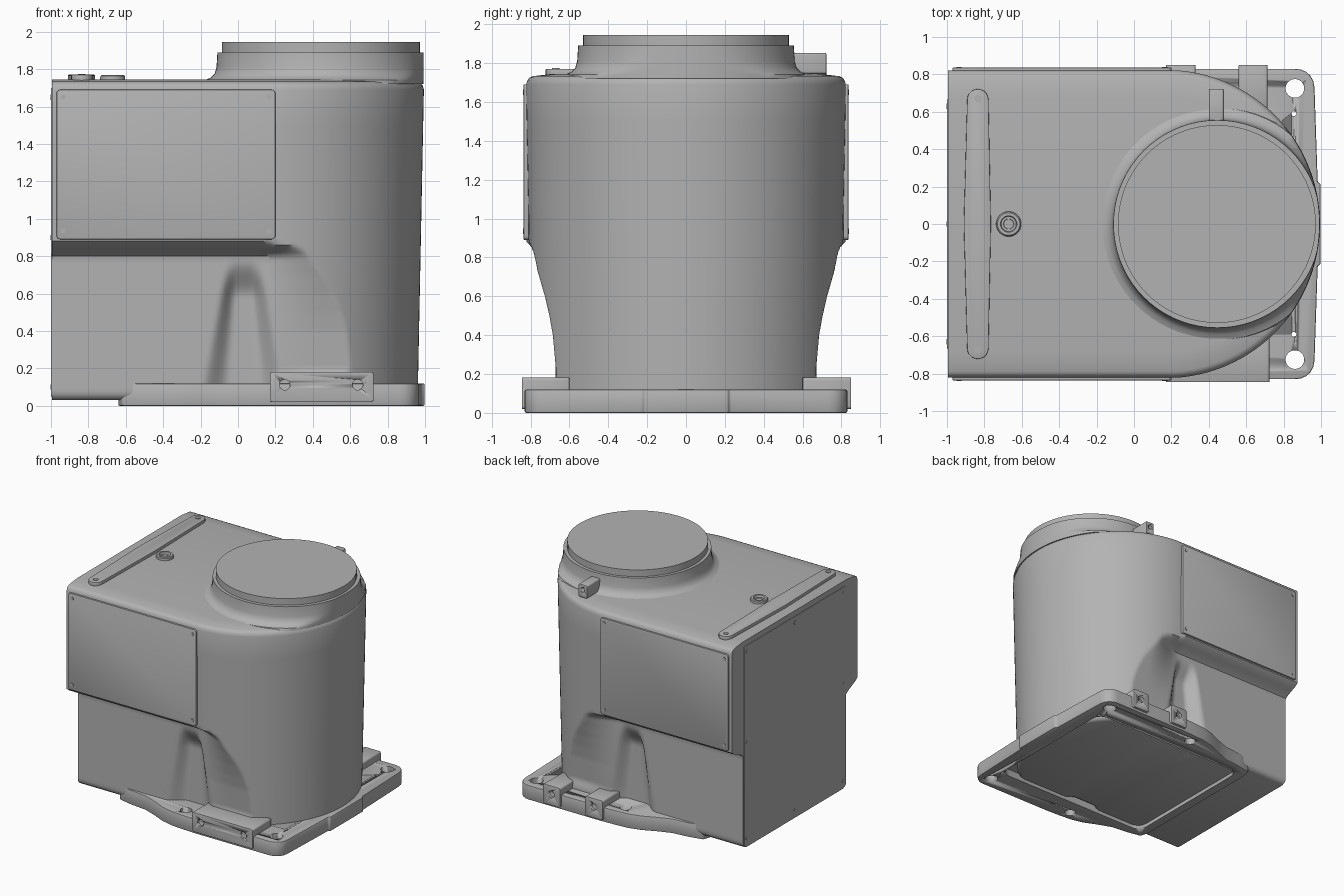
import bpy, bmesh, math
from mathutils import Vector

cube = bpy.data.objects.get("Cube")
if cube:
    bpy.data.objects.remove(cube, do_unlink=True)

grey = bpy.data.materials.new("casting grey")
grey.use_nodes = True
colour = (0.45, 0.45, 0.45, 1)
grey.diffuse_color = colour
grey.node_tree.nodes["Principled BSDF"].inputs["Base Color"].default_value = colour


def finish(name, bm, bevel=0, smooth=35):
    bmesh.ops.recalc_face_normals(bm, faces=bm.faces)
    mesh = bpy.data.meshes.new(name)
    bm.to_mesh(mesh)
    bm.free()
    ob = bpy.data.objects.new(name, mesh)
    bpy.context.collection.objects.link(ob)
    mesh.materials.append(grey)
    bpy.ops.object.select_all(action='DESELECT')
    ob.select_set(True)
    bpy.context.view_layer.objects.active = ob
    if bevel:
        m = ob.modifiers.new("edge", 'BEVEL')
        m.width, m.segments, m.limit_method = bevel, 2, 'ANGLE'
        bpy.ops.object.modifier_apply(modifier=m.name)
    bpy.ops.object.shade_smooth_by_angle(angle=math.radians(smooth))
    return ob


# axis maps: outline (u, v) and extrusion depth w to model space
AXES = {'x': lambda u, v, w: (w, u, v), 'y': lambda u, v, w: (u, w, v), 'z': lambda u, v, w: (u, v, w)}


def prism(name, outline, w0, w1, axis='z', bevel=0):
    bm = bmesh.new()
    put = AXES[axis]
    a = [bm.verts.new(put(u, v, w0)) for u, v in outline]
    b = [bm.verts.new(put(u, v, w1)) for u, v in outline]
    bm.faces.new(a)
    bm.faces.new(b)
    n = len(a)
    for i in range(n):
        bm.faces.new((a[i], a[(i + 1) % n], b[(i + 1) % n], b[i]))
    return finish(name, bm, bevel)


def circle(u, v, r, n=24):
    return [(u + r * math.cos(math.tau * i / n), v + r * math.sin(math.tau * i / n)) for i in range(n)]


def rounded(u0, u1, v0, v1, r, n=5):
    pts = []
    corners = ((u1 - r, v1 - r), (u0 + r, v1 - r), (u0 + r, v0 + r), (u1 - r, v0 + r))
    for k, (u, v) in enumerate(corners):
        for i in range(n + 1):
            a = math.pi / 2 * (k + i / n)
            pts.append((u + r * math.cos(a), v + r * math.sin(a)))
    return pts


def cut(ob, cutters):
    for c in cutters:
        m = ob.modifiers.new("cut", 'BOOLEAN')
        m.operation, m.solver, m.object = 'DIFFERENCE', 'EXACT', c
        bpy.context.view_layer.objects.active = ob
        bpy.ops.object.modifier_apply(modifier=m.name)
        bpy.data.objects.remove(c, do_unlink=True)


def lathe(name, profile, cx, cy, n=64, fit=None):
    bm = bmesh.new()
    rings = []
    for r, z in profile:
        ring = []
        for x, y in circle(cx, cy, r, n):
            if fit:
                x, y = fit(x, y)
            ring.append(bm.verts.new((x, y, z)))
        rings.append(ring)
    skin(bm, rings)
    return finish(name, bm)


def skin(bm, rings):
    for a, b in zip(rings, rings[1:]):
        for i in range(len(a)):
            j = (i + 1) % len(a)
            bm.faces.new((a[i], a[j], b[j], b[i]))
    bm.faces.new(rings[0])
    bm.faces.new(rings[-1])


def step(a, b, t):
    t = max(0, min(1, (t - a) / (b - a)))
    return t * t * (3 - 2 * t)


def interp(table, z):
    for (z0, v0), (z1, v1) in zip(table, table[1:]):
        if z <= z1:
            return v0 + (v1 - v0) * max(0, (z - z0) / (z1 - z0))
    return table[-1][1]


# body: half-width narrows low down, sharply at the rear and gently round the nose
FLARE = [(0.14, 0.685), (0.2, 0.667), (0.4, 0.685), (0.5, 0.703), (0.6, 0.726),
         (0.7, 0.755), (0.8, 0.79), (0.88, 0.822)]
NOSE_X = 0.17


def half_width(x, z):
    rear = 0.672 + 0.15 * step(0.79, 0.885, z)
    t = step(0.1, 0.45, x)
    w = rear * (1 - t) + interp(FLARE, z) * t
    spread = 0.09 + 0.13 * (0.78 - z) / 0.65
    if z < 0.78:
        # bolt clearance groove
        d = abs(x - 0.03) / spread
        w -= 0.085 * step(0.78, 0.58, z) * (1 - step(0.35, 1, d)) if d < 1 else 0
    return w


def body_ring(z, inset):
    r = 0.79 + 0.034 * min(z, 1.7) / 1.7 - inset
    side = [(-0.995 + (NOSE_X + 0.995) * i / 64, r) for i in range(64)]
    arc = [(NOSE_X + r * math.sin(math.pi * i / 144), r * math.cos(math.pi * i / 144)) for i in range(145)]
    full = 0.822 - inset
    out = []
    for x, y in side + arc + [(x, -y) for x, y in reversed(side)]:
        if x <= NOSE_X:
            y = math.copysign(full, y)
        w = half_width(x, z) - inset
        out.append((x, max(-w, min(w, y)), z))
    return out


levels = [(0.03, 0.04), (0.04, 0.015), (0.06, 0.003)]
levels += [(0.08 + 0.02 * i, 0) for i in range(42)]
levels += [(1.1, 0), (1.3, 0), (1.5, 0), (1.69, 0), (1.712, 0.006), (1.726, 0.018), (1.733, 0.035), (1.745, 0.14)]
bm = bmesh.new()
skin(bm, [[bm.verts.new(p) for p in body_ring(*lv)] for lv in levels])
finish("body_housing", bm, smooth=40)


# collar, kept inside the nose outline
def inside_nose(x, y):
    v = Vector((x - NOSE_X, y))
    if x > NOSE_X and v.length > 0.822:
        v = v.normalized() * 0.822
    return NOSE_X + v.x, v.y


collar = [(0.63, 1.72), (0.62, 1.742), (0.59, 1.755), (0.57, 1.775), (0.56, 1.81), (0.555, 1.89), (0.529, 1.89)]
lathe("collar", collar, 0.445, 0, 72, inside_nose)
lathe("top_disc", [(0.529, 1.88), (0.529, 1.945)], 0.443, 0, 72)
tab = prism("collar_tab", rounded(0.4, 0.48, 1.745, 1.852, 0.012), 0.5, 0.722, 'y', 0.005)
cut(tab, [prism("tab_hole", circle(0.44, 1.81, 0.018), 0.68, 0.8, 'y')])

# base flange
half = [(-0.64, 0.6), (-0.62, 0.66), (-0.5, 0.685), (-0.36, 0.7), (-0.24, 0.745), (-0.14, 0.79),
        (-0.04, 0.815), (0.08, 0.825), (0.2, 0.83), (0.86, 0.83)]
half += [(0.865 + 0.1 * math.sin(a), 0.73 + 0.1 * math.cos(a)) for a in (0.3, 0.6, 0.9, 1.2, 1.57)]
half += [(0.982, 0.225), (0.998, 0.215)]
outline = half + [(x, -y) for x, y in reversed(half)]
flange = prism("base_flange", outline, 0, 0.12, 'z', 0.008)
cutters = [prism("base_opening", rounded(-0.56, 0.86, -0.6, 0.6, 0.08), -0.1, 0.06)]
for s in (-1, 1):
    for x, y, r in ((0.86, 0.725, 0.05), (0.04, 0.735, 0.045), (0.855, 0.59, 0.013)):
        cutters.append(prism("bolt_hole", circle(x, s * y, r), -0.1, 0.3))
cut(flange, cutters)


# mounting pads: one wide in front, two narrow behind
def pad(name, x0, x1, y0, y1, holes):
    ob = prism(name, rounded(x0, x1, 0.02, 0.182, 0.015), y0, y1, 'y', 0.004)
    tip = max(y0, y1, key=abs)
    cut(ob, [prism("pad_hole", circle(x, 0.112, 0.028), tip * 0.95, tip * 1.1, 'y') for x in holes])


pad("front_pad", 0.17, 0.725, -0.845, -0.6, (0.25, 0.64))
pad("back_pad_inner", 0.17, 0.33, 0.6, 0.85, (0.25,))
pad("back_pad_outer", 0.56, 0.715, 0.6, 0.85, (0.64,))


# covers and screws
def screw(u, v, w0, w1, axis, r=0.014):
    prism("screw", circle(u, v, r, 12), w0, w1, axis)


for s, side in ((-1, "front"), (1, "back")):
    prism(side + "_cover", rounded(-0.97, 0.2, 0.89, 1.69, 0.02), s * 0.81, s * 0.836, 'y', 0.004)
    for x in (-0.935, 0.165):
        for z in (0.935, 1.65):
            screw(x, z, s * 0.83, s * 0.84, 'y')
prism("rear_cover", rounded(-0.665, 0.665, 0.05, 1.7, 0.015), -0.99, -1.0, 'x')
for y, z in ((-0.63, 0.1), (0, 0.1), (0.63, 0.1), (-0.63, 0.9), (0.63, 0.9), (-0.63, 1.65), (0, 1.65), (0.63, 1.65)):
    screw(y, z, -0.995, -1.003, 'x')

# top bar, bowed at the middle, with rounded ends
bar = [(-0.91, 0), (-0.765, 0)]
ends = [(-0.835 + 0.057 * math.cos(math.pi * i / 10), 0.665 + 0.057 * math.sin(math.pi * i / 10)) for i in range(11)]
bar = [bar[1]] + ends + [bar[0]] + [(x, -y) for x, y in reversed(ends)]
prism("top_bar", bar, 1.73, 1.77, 'z', 0.004)
for y in (-0.67, 0.67):
    screw(-0.835, y, 1.76, 1.775, 'z', 0.02)

# threaded boss
lathe("top_boss", [(0.068, 1.73), (0.066, 1.762), (0.06, 1.768), (0.044, 1.768), (0.04, 1.75),
                   (0.028, 1.75), (0.026, 1.748)], -0.67, 0, 32)
